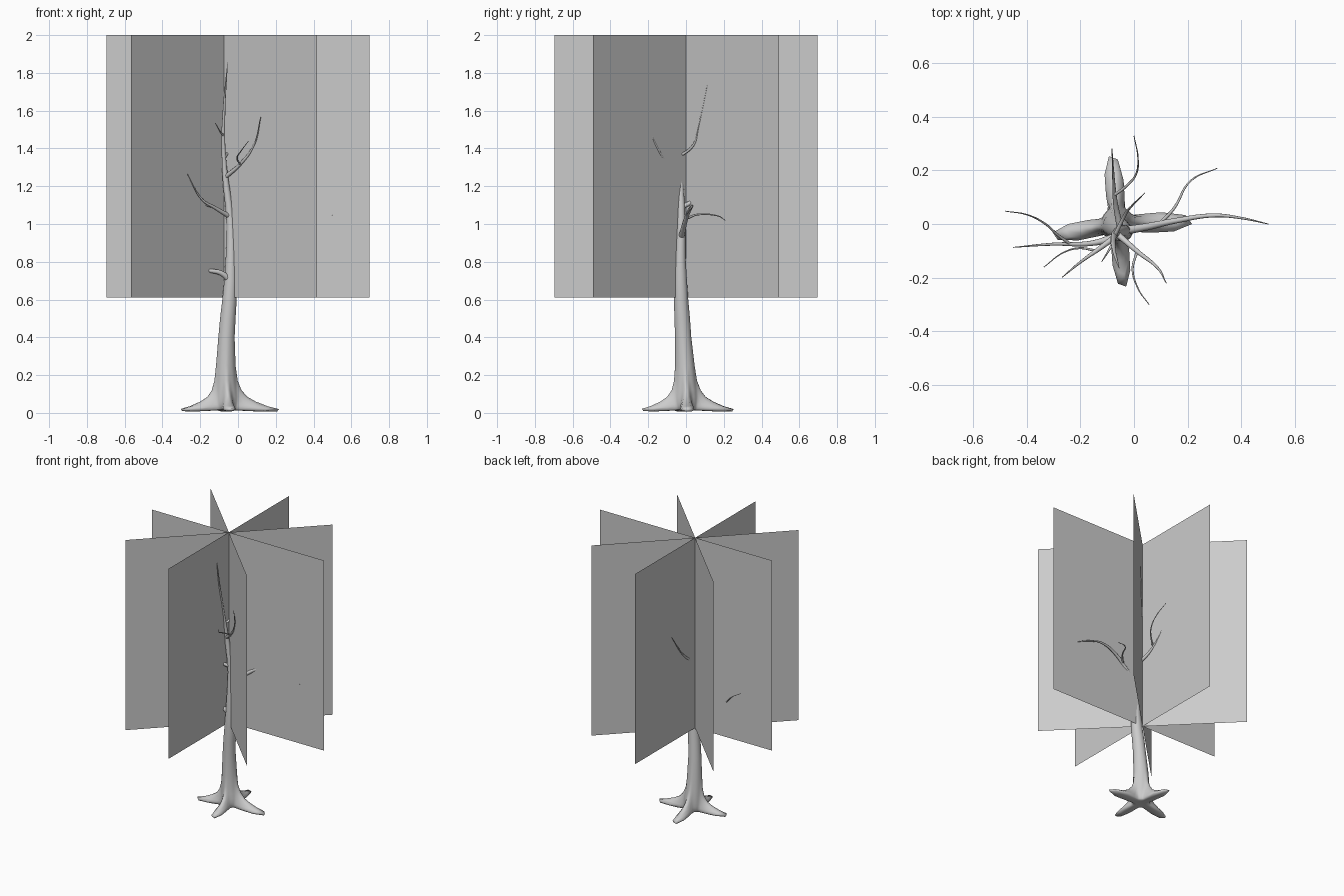
import bpy, bmesh, math

# ---- trunk with root flare: rings lofted upward, root lobes added at the base
ROOTS = [(math.radians(2), 0.22), (math.radians(95), 0.20),
         (math.radians(190), 0.19), (math.radians(275), 0.18)]
# z, centre x, centre y, radius, root strength
RINGS = [(0.015, -.06, 0, .030, .25), (0.016, -.06, 0, .050, .70),
         (0.022, -.06, 0, .056, .98), (0.034, -.06, 0, .060, 1.0),
         (0.045, -.06, 0, .062, .72), (0.060, -.06, 0, .063, .42),
         (0.085, -.06, 0, .062, .22), (0.12, -.062, 0, .059, .10),
         (0.17, -.064, -.003, .054, .04), (0.25, -.065, -.006, .050, .01),
         (0.40, -.061, -.015, .043, 0), (0.50, -.054, -.020, .041, 0),
         (0.60, -.045, -.026, .038, 0), (0.70, -.039, -.029, .034, 0),
         (0.80, -.037, -.030, .029, 0), (0.90, -.036, -.028, .025, 0),
         (1.00, -.038, -.025, .022, 0), (1.10, -.048, -.026, .020, 0),
         (1.20, -.062, -.030, .017, 0), (1.30, -.072, -.038, .013, 0),
         (1.40, -.077, -.052, .010, 0), (1.50, -.078, -.072, .009, 0),
         (1.65, -.072, -.110, .006, 0), (1.76, -.063, -.140, .004, 0),
         (1.855, -.055, -.165, .001, 0)]
N = 48
bm = bmesh.new()
loops = []
for z, cx, cy, r, k in RINGS:
    loop = []
    for i in range(N):
        a = 2 * math.pi * i / N
        lobe = 0
        for ang, length in ROOTS:
            d = (a - ang + math.pi) % (2 * math.pi) - math.pi
            lobe += length * math.exp(-(d / 0.27) ** 2)
        rr = r + k * lobe
        droop = 0.014 * k * min(1, lobe / 0.2) if z < 0.05 else 0
        loop.append(bm.verts.new((cx + rr * math.cos(a), cy + rr * math.sin(a), max(0, z - droop))))
    loops.append(loop)
for lo, hi in zip(loops, loops[1:]):
    for i in range(N):
        j = (i + 1) % N
        bm.faces.new((lo[i], lo[j], hi[j], hi[i]))
bm.faces.new(loops[-1])
base = bm.verts.new((-.06, 0, .02))
for i in range(N):
    bm.faces.new((loops[0][(i + 1) % N], loops[0][i], base))
bmesh.ops.recalc_face_normals(bm, faces=bm.faces)
for f in bm.faces:
    f.smooth = True
me = bpy.data.meshes.new("trunk")
bm.to_mesh(me)
bm.free()
bpy.context.collection.objects.link(bpy.data.objects.new("trunk", me))


# ---- branches: tapered round curves
def branch(name, r0, pts, r1=0.0015):
    cu = bpy.data.curves.new(name, 'CURVE')
    cu.dimensions = '3D'
    cu.bevel_depth = 1.0
    cu.bevel_resolution = 3
    cu.resolution_u = 8
    cu.use_fill_caps = True
    sp = cu.splines.new('BEZIER')
    sp.bezier_points.add(len(pts) - 1)
    for i, (bp, p) in enumerate(zip(sp.bezier_points, pts)):
        bp.co = p
        bp.handle_left_type = bp.handle_right_type = 'AUTO'
        bp.radius = r0 + (r1 - r0) * i / (len(pts) - 1)
    ob = bpy.data.objects.new(name, cu)
    bpy.context.collection.objects.link(ob)
    bpy.ops.object.select_all(action='DESELECT')
    ob.select_set(True)
    bpy.context.view_layer.objects.active = ob
    bpy.ops.object.convert(target='MESH')
    bpy.ops.object.shade_smooth()


branch("low_left_branch", .018, [(-.04, -.035, .70), (-.09, -.055, .74), (-.16, -.072, .755),
                                 (-.30, -.075, .80), (-.45, -.087, .88)])
branch("low_left_twig", .006, [(-.24, -.073, .78), (-.285, -.04, .82), (-.33, 0, .87),
                               (-.40, .035, .94), (-.48, .048, .99)])
branch("front_left_branch", .013, [(-.045, -.028, 1.04), (-.12, -.085, 1.085),
                                   (-.19, -.135, 1.13), (-.267, -.198, 1.263)])
branch("front_left_twig", .005, [(-.14, -.10, 1.09), (-.20, -.09, 1.115),
                                 (-.26, -.105, 1.16), (-.335, -.16, 1.24)])
branch("right_branch", .016, [(-.035, -.025, .93), (.06, -.008, 1.0), (.155, .012, 1.06),
                              (.30, .032, 1.095), (.40, .022, 1.08), (.50, 0, 1.045)])
branch("right_twig", .007, [(.10, .005, 1.03), (.15, .06, 1.05), (.21, .16, 1.045),
                            (.31, .208, 1.02)])
branch("front_right_branch", .012, [(-.065, -.035, 1.25), (.01, -.10, 1.315),
                                    (.085, -.16, 1.42), (.12, -.22, 1.565)])
branch("front_right_twig", .005, [(.012, -.10, 1.315), (-.005, -.17, 1.35),
                                  (.015, -.24, 1.385), (.056, -.30, 1.44)])
branch("back_branch", .013, [(-.05, -.02, 1.09), (-.068, .07, 1.14), (-.075, .15, 1.21),
                             (-.082, .28, 1.38)])
branch("back_twig", .006, [(-.07, .11, 1.18), (-.03, .14, 1.215), (.005, .18, 1.25),
                           (.015, .24, 1.31), (0, .328, 1.38)])
branch("upper_back_branch", .008, [(-.073, -.045, 1.35), (-.03, .04, 1.42), (-.01, .065, 1.51),
                                   (.04, .115, 1.745)])
branch("top_front_twig", .006, [(-.078, -.07, 1.47), (-.095, -.10, 1.49), (-.12, -.14, 1.535)])


# ---- foliage cards: four upright crossed planes
def card(name, cx, angle, half=.695, z0=.612, z1=2.0):
    dx, dy = half * math.cos(angle), half * math.sin(angle)
    m = bpy.data.meshes.new(name)
    m.from_pydata([(cx - dx, -dy, z0), (cx + dx, dy, z0), (cx + dx, dy, z1), (cx - dx, -dy, z1)],
                  [], [(0, 1, 2, 3)])
    bpy.context.collection.objects.link(bpy.data.objects.new(name, m))


card("foliage_card_0", 0, 0)
for i in (1, 2, 3):
    card(f"foliage_card_{i}", -.074, i * math.pi / 4)
